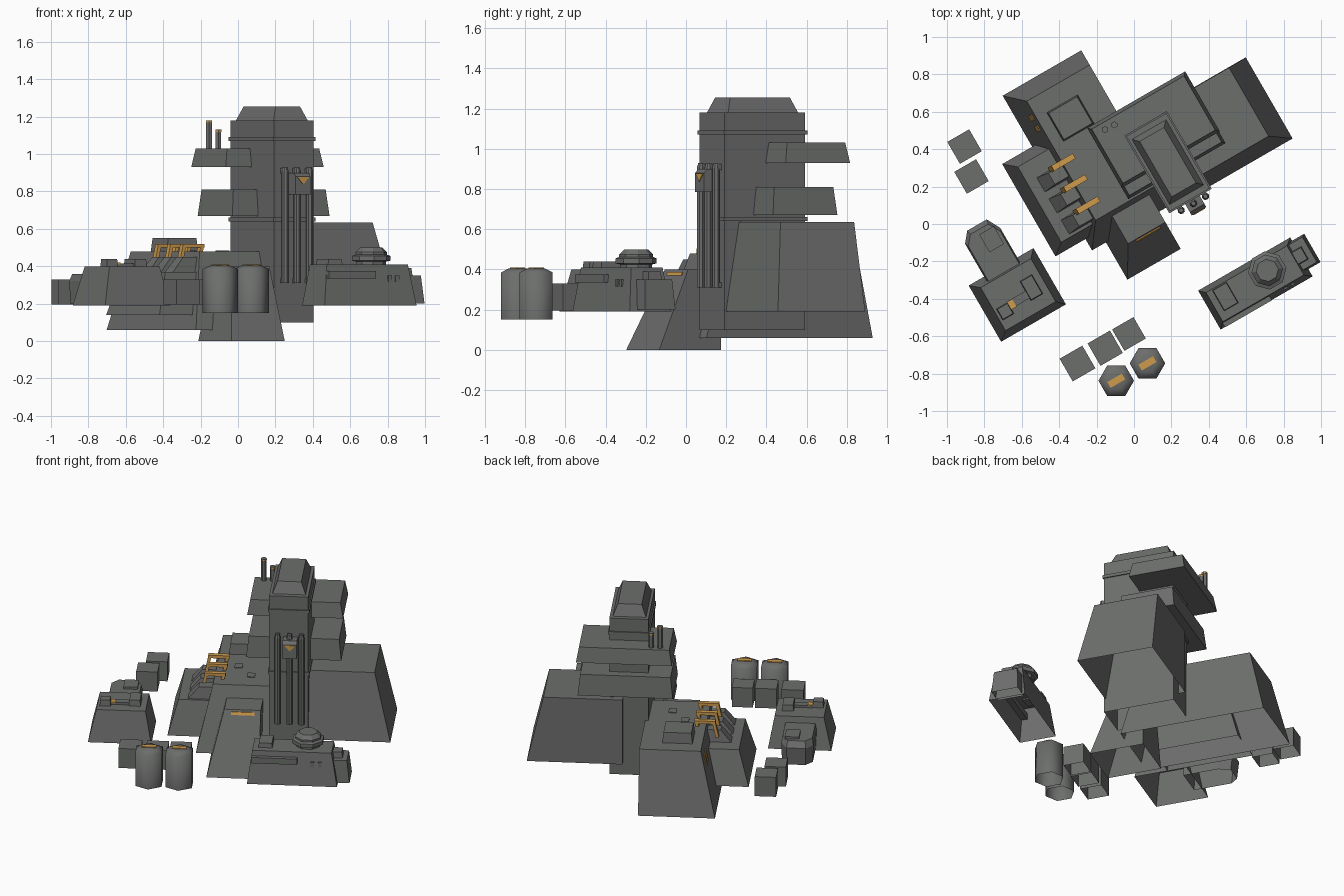
import bpy, bmesh, math
from mathutils import Matrix, Vector

if "Cube" in bpy.data.objects:
    bpy.data.objects.remove(bpy.data.objects["Cube"])

# The whole base is laid out on axes (u, v) turned 30 degrees from world x, y
ROT = Matrix.Rotation(math.radians(30), 4, 'Z')


def material(name, rgb):
    m = bpy.data.materials.new(name)
    m.diffuse_color = (*rgb, 1)
    m.use_nodes = True
    m.node_tree.nodes["Principled BSDF"].inputs["Base Color"].default_value = m.diffuse_color
    return m


GREY = material("hull grey", (0.150, 0.156, 0.150))
ORANGE = material("marking orange", (0.62, 0.33, 0.075))


def loft(name, rings, mat=GREY, hollow=False):
    """Skin a stack of equal-length point rings; hollow leaves the underside open."""
    bm = bmesh.new()
    vs = [[bm.verts.new(p) for p in r] for r in rings]
    n = len(vs[0])
    for a, b in zip(vs, vs[1:]):
        for i in range(n):
            j = (i + 1) % n
            bm.faces.new((a[i], a[j], b[j], b[i]))
    bm.faces.new(vs[-1])
    if not hollow:
        bm.faces.new(vs[0][::-1])
        bmesh.ops.recalc_face_normals(bm, faces=bm.faces)
    me = bpy.data.meshes.new(name)
    bm.transform(ROT)
    bm.to_mesh(me)
    bm.free()
    me.materials.append(mat)
    ob = bpy.data.objects.new(name, me)
    bpy.context.collection.objects.link(ob)
    return ob


def rect(u0, u1, v0, v1, z):
    return [(u0, v0, z), (u1, v0, z), (u1, v1, z), (u0, v1, z)]


def block(name, low, z0, z1, top=None, mat=GREY, hollow=False):
    """Box with rectangle (u0,u1,v0,v1) below and another, or an inset, above."""
    if top is None:
        top = low
    elif isinstance(top, float):
        top = (low[0] + top, low[1] - top, low[2] + top, low[3] - top)
    return loft(name, [rect(*low, z0), rect(*top, z1)], mat, hollow)


def shell(name, low, z0, z1, top=None):
    """Block with no floor, as used for all the parts standing on the ground."""
    return block(name, low, z0, z1, top, hollow=True)


def around(u, v, du, dv):
    return (u - du / 2, u + du / 2, v - dv / 2, v + dv / 2)


def local(x, y):
    p = ROT.inverted() @ Vector((x, y, 0))
    return p.x, p.y


def turned(name, u, v, profile, n, phase=0, mat=GREY, hollow=False):
    """n-sided turned part from (radius, z) pairs."""
    return loft(name, [[(u + r * math.cos(phase + 2 * math.pi * i / n),
                         v + r * math.sin(phase + 2 * math.pi * i / n), z)
                        for i in range(n)] for r, z in profile], mat, hollow)


# Tower with bands, sloped cap and two overhanging upper blocks
T = (0.20, 0.446, -0.037, 0.427)
shell("tower", T, 0.10, 1.18)
for z in (0.64, 1.07):
    block("tower_band", (T[0] - .008, T[1] + .008, T[2] - .008, T[3] + .008), z, z + 0.02)
block("tower_cap", (.217, .427, -.005, .397), 1.18, 1.255, 0.03)
block("lower_gallery", (.04, .64, .13, .50), 0.67, 0.81, 0.015)
block("upper_gallery", (.04, .645, .20, .57), 0.93, 1.03, 0.018)

# Antennas with orange bands under the tips
for x, y, z in ((-.155, .505, 1.18), (-.105, .53, 1.13)):
    u, v = local(x, y)
    turned("antenna", u, v, [(.0175, 1.02), (.0175, z)], 6)
    turned("antenna_band", u, v, [(.0185, z - .012), (.0185, z - .003)], 6, mat=ORANGE)
    turned("antenna_tip", u, v, [(.0185, z - .003), (.0185, z)], 6)

# Pipes on the tower face, elbowed into the wall at the top
for u in (.255, .33, .405):
    turned("pipe", u, -.063, [(.02, .31), (.02, .905), (.012, .93)], 8)
    block("pipe_elbow", (u - .014, u + .014, -.063, -.03), .895, .925)
    block("pipe_foot", (u - .014, u + .014, -.063, -.03), .31, .335)

# Junction box with orange warning triangle
loft("junction_box", [rect(.29, .38, -.115, -.03, .785), rect(.29, .38, -.115, -.03, .88),
                      rect(.29, .38, -.095, -.03, .90)])
loft("warning_triangle", [[(.299, v, .877), (.371, v, .877), (.335, v, .837)]
                          for v in (-.119, -.114)], ORANGE)

# Right wing block
shell("right_wing", (.36, .963, -.028, .473), 0.19, 0.635, (.36, .858, .047, .47))

# Main hull, deck hatch and small deck plates
shell("main_hull", (-.265, .22, -.01, .945), 0.06, 0.48, (-.168, .22, .12, .855))
block("deck_hatch", (-.107, .085, .57, .75), 0.47, 0.55, 0.008)
for u, v in ((-.03, .40), (.06, .27)):
    block("deck_plate", around(u, v, .05, .06), .475, .484)


def hull_u(z):
    return -.265 + .097 * (z - .06) / .42


# Orange slits high on the hull side
for v in (.70, .765):
    loft("side_slit", [[(hull_u(z) + d, a, z) for a, z in
                        ((v - .018, .35), (v + .018, .35), (v + .018, .42), (v - .018, .42))]
                       for d in (-.005, .003)], ORANGE)

# Sloped front entrance with orange stripe
shell("front_entrance", (-.179, .15, -.24, .115), 0.0, 0.40, (-.08, .15, -.075, .115))
loft("entrance_stripe", [[(u, -.24 + .165 * z / .4 - d, z) for u, z in
                          ((-.035, .37), (.112, .37), (.112, .388), (-.035, .388))]
                         for d in (.006, -.002)], ORANGE)

# Side platform, buttresses and orange rails
shell("side_platform", (-.45, -.18, .06, .63), 0.14, 0.37, (-.385, -.15, .11, .575))
for vb, vr in ((.43, .475), (.30, .345), (.17, .21)):
    block("buttress", (-.335, -.12, vb - .045, vb + .045), .36, .45,
          (-.26, -.12, vb - .035, vb + .035))
    a, b = vr - .016, vr + .016
    block("rail_bar", (-.228, -.095, a, b), .50, .52, mat=ORANGE)
    block("rail_leg_outer", (-.25, -.23, a, b), .41, .51, (-.228, -.208, a, b), ORANGE)
    block("rail_leg_inner", (-.135, -.115, a, b), .45, .51, (-.115, -.095, a, b), ORANGE)

# Left vehicle: body, chamfered cab and roof fittings
shell("left_vehicle_body", (-.93, -.53, -.19, .157), 0.19, 0.40, (-.88, -.57, -.15, .115))


def cab_ring(z, s):
    pts = ((-.835, .10), (-.63, .10), (-.63, .34), (-.67, .415), (-.79, .415), (-.835, .36))
    return [(-.73 + (u + .73) * s, .10 + (v - .10) * s, z) for u, v in pts]


loft("left_vehicle_cab", [cab_ring(.20, .96), cab_ring(.32, 1), cab_ring(.36, .92)], hollow=True)
block("cab_hatch", around(-.70, .31, .09, .11), .355, .375)
block("roof_box", around(-.83, -.06, .07, .07), .395, .44, 0.004)
block("roof_box", around(-.645, -.02, .075, .12), .395, .44, 0.004)
block("roof_bar", (-.80, -.66, -.065, -.02), .395, .415)
block("roof_marking", around(-.785, -.047, .04, .045), .41, .419, mat=ORANGE)

# Right vehicle: body, turret, hatch, skirt and rear boxes
shell("right_vehicle_body", (.119, .687, -.72, -.48), 0.19, 0.41, (.15, .65, -.69, -.51))
turned("turret", .493, -.571, [(.08, .40), (.08, .425), (.103, .43), (.103, .455), (.085, .462),
                               (.085, .475), (.06, .50)], 8, math.pi / 8)
block("front_hatch", around(.229, -.58, .09, .13), .40, .44, 0.004)
block("side_skirt", (.145, .435, -.722, -.66), .335, .375)
for u in (.52, .565):
    block("side_vent", (u, u + .022, -.708, -.66), .315, .35)
shell("rear_box", (.65, .762, -.675, -.50), .20, .35, (.65, .745, -.665, -.51))
block("rear_upper_box", (.64, .715, -.63, -.55), .34, .39, 0.005)

# Fuel tanks, hexagonal and smooth sided, with orange top plates
for x, y in ((-.095, -.838), (.072, -.745)):
    u, v = local(x, y)
    tank = turned("fuel_tank", u, v, [(.095, .15), (.095, .385), (.05, .405)], 6,
                  math.radians(-30), hollow=True)
    bpy.context.view_layer.objects.active = tank
    tank.select_set(True)
    bpy.ops.object.shade_smooth_by_angle(angle=math.radians(65))
    tank.select_set(False)
    block("tank_marking", around(u, v, .09, .036), .402, .41, mat=ORANGE)

# Loose crates
for x, y, s in ((-.906, .414, .135), (-.869, .254, .135), (-.302, -.746, .14),
                (-.154, -.664, .138), (-.027, -.588, .132)):
    shell("crate", around(*local(x, y), s, s), .195, .33)
